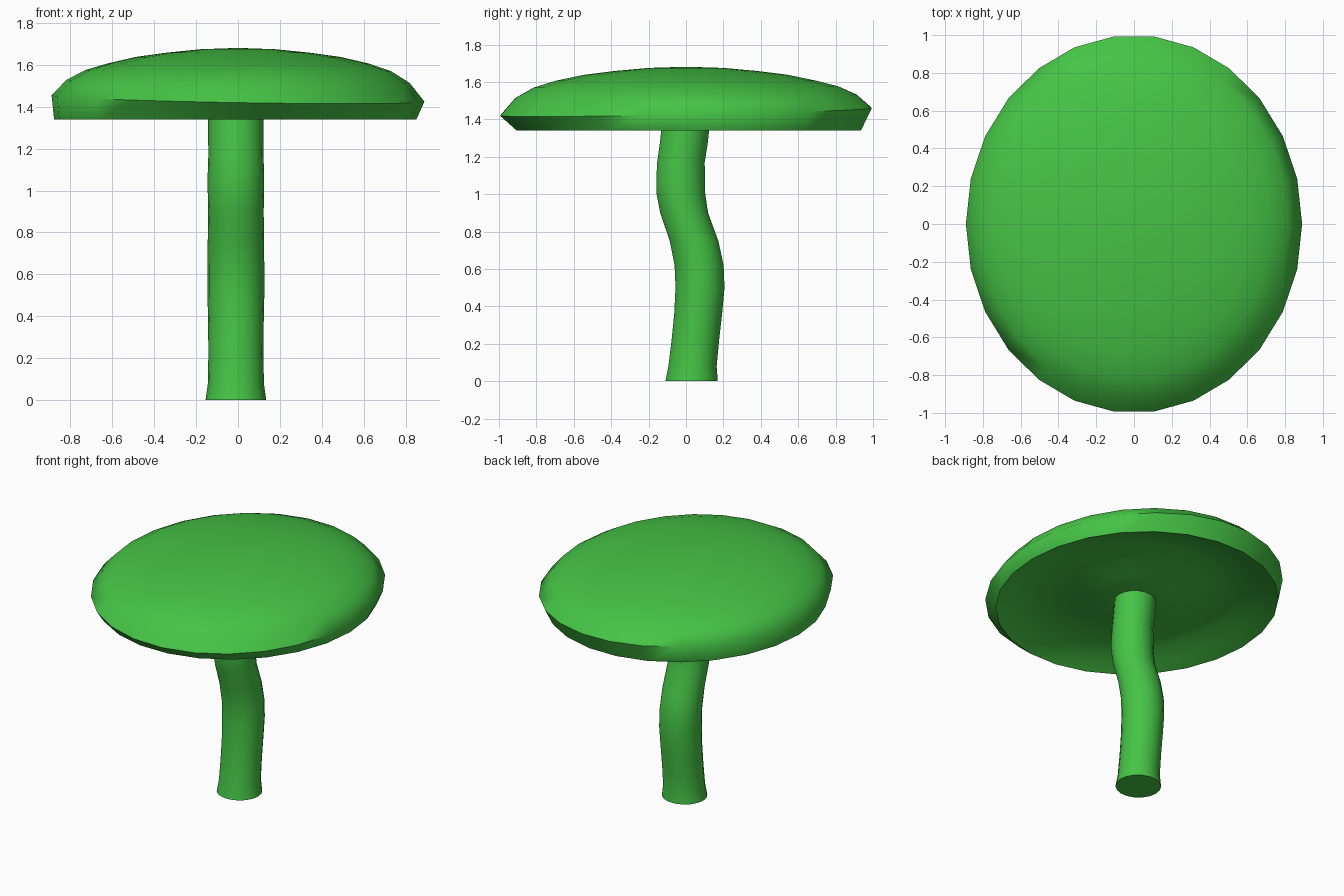
import bpy, bmesh
from math import sin, cos, pi, radians

if "Cube" in bpy.data.objects:
    bpy.data.objects.remove(bpy.data.objects["Cube"])

green = bpy.data.materials.new("green")
green.diffuse_color = (0.06, 0.55, 0.06, 1)
green.use_nodes = True
green.node_tree.nodes["Principled BSDF"].inputs["Base Color"].default_value = green.diffuse_color


def loft(name, rings, sides, angle):
    """Skin a list of rings (cx, cy, z, rx, ry, tilt_x, tilt_y); close both ends."""
    bm = bmesh.new()
    loops = []
    for cx, cy, z, rx, ry, tx, ty in rings:
        loop = []
        for i in range(sides):
            a = 2 * pi * i / sides
            x, y = cx + rx * cos(a), cy + ry * sin(a)
            loop.append(bm.verts.new((x, y, z + tx * x + ty * y)))
        loops.append(loop)
    for a, b in zip(loops, loops[1:]):
        for i in range(sides):
            j = (i + 1) % sides
            bm.faces.new((a[i], a[j], b[j], b[i]))
    bm.faces.new(loops[0][::-1])
    bm.faces.new(loops[-1])
    bmesh.ops.recalc_face_normals(bm, faces=bm.faces)
    mesh = bpy.data.meshes.new(name)
    bm.to_mesh(mesh)
    bm.free()
    mesh.materials.append(green)
    obj = bpy.data.objects.new(name, mesh)
    bpy.context.collection.objects.link(obj)
    bpy.ops.object.select_all(action='DESELECT')
    obj.select_set(True)
    bpy.context.view_layer.objects.active = obj
    bpy.ops.object.shade_smooth_by_angle(angle=radians(angle))
    return obj


# Stem: S-curved tube, (z, centre y, radius)
stem = [(0, .03, .142), (.08, .035, .131), (.22, .05, .129), (.36, .065, .13),
        (.5, .075, .133), (.62, .07, .133), (.75, .043, .132), (.9, -.01, .13),
        (1.0, -.027, .132), (1.08, -.029, .132), (1.17, -.027, .129),
        (1.27, -.012, .13), (1.38, 0, .13)]
loft("stem", [(-.01, y, z, r * 1.02, r, 0, 0) for z, y, r in stem], 18, 50)

# Cap: underside from the middle out, over the rim, up to the crown
# (radius fraction, z, amount of rim tilt)
cap = [(.04, 1.36, 0), (.15, 1.362, 0), (.3, 1.385, 0), (.45, 1.42, 0),
       (.6, 1.435, 0), (.74, 1.42, 0), (.86, 1.375, 0), (.945, 1.34, 0),
       (1, 1.44, 1), (.92, 1.522, .5), (.82, 1.573, .2), (.7, 1.607, 0),
       (.55, 1.638, 0), (.38, 1.659, 0), (.2, 1.675, 0), (.04, 1.68, 0)]
rings = []
for f, z, t in cap:
    edge = f == .945
    rings.append((-.013 if edge else 0, .015 if edge else 0, z,
                  .89 * (.972 if edge else f), 1.0 * (.927 if edge else f),
                  -.017 * t, .02 * t))
cap_obj = loft("cap", rings, 26, 65)
